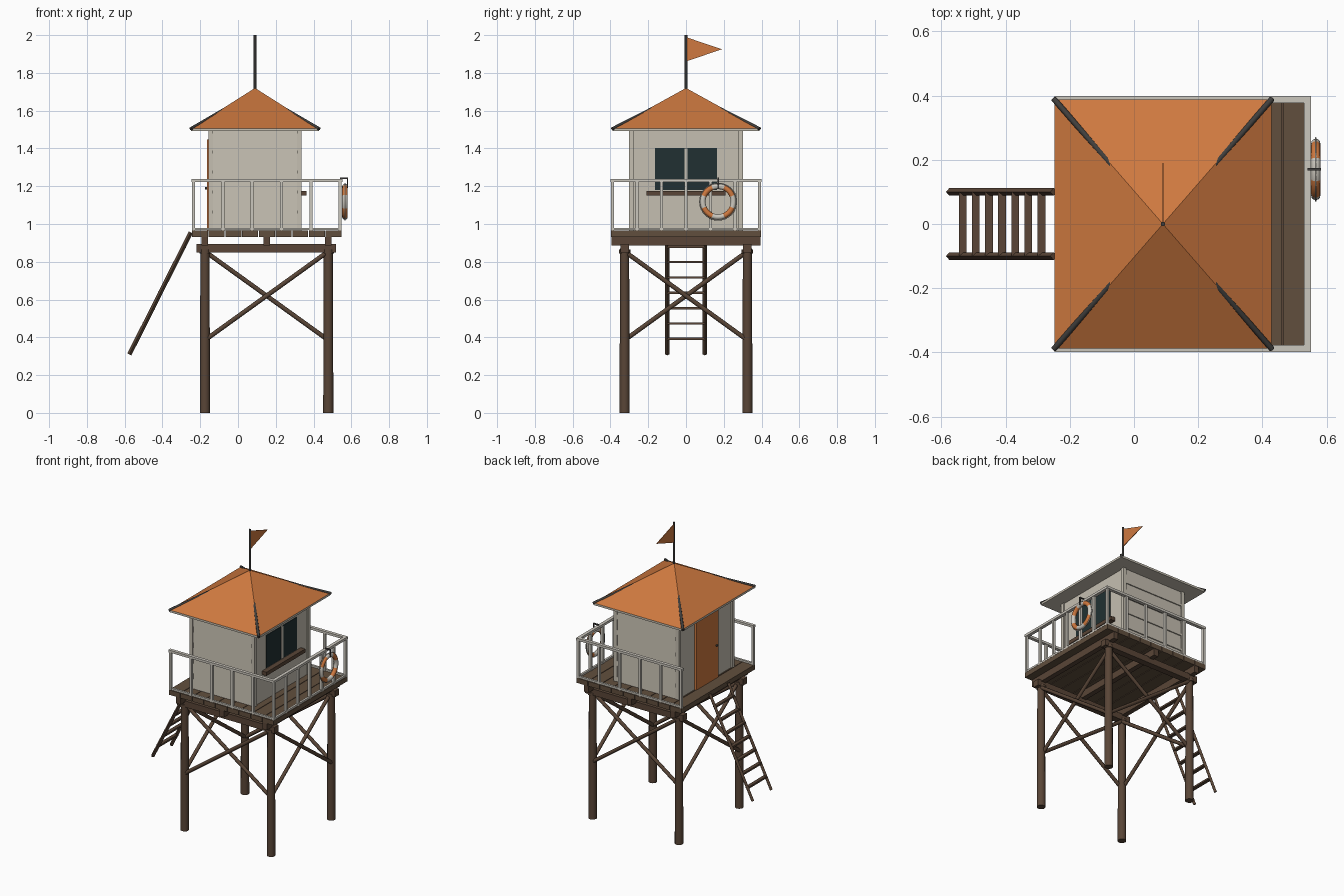
import bpy, bmesh, math
from mathutils import Vector

cube = bpy.data.objects.get("Cube")
if cube:
    bpy.data.objects.remove(cube, do_unlink=True)


def material(name, r, g, b):
    m = bpy.data.materials.new(name)
    m.use_nodes = True
    m.diffuse_color = (r, g, b, 1)
    m.node_tree.nodes["Principled BSDF"].inputs["Base Color"].default_value = (r, g, b, 1)
    return m


WOOD = material("dark timber", 0.10, 0.06, 0.038)
DECK = material("deck timber", 0.12, 0.078, 0.048)
PAINT = material("off white paint", 0.56, 0.52, 0.44)
RAIL = material("pale rail paint", 0.60, 0.57, 0.51)
ORANGE = material("orange", 0.62, 0.19, 0.05)
GLASS = material("dark glass", 0.015, 0.03, 0.032)
METAL = material("dark metal", 0.05, 0.048, 0.045)


def finish(name, bm, *mats):
    me = bpy.data.meshes.new(name)
    bmesh.ops.recalc_face_normals(bm, faces=bm.faces)
    bm.to_mesh(me)
    bm.free()
    for m in mats:
        me.materials.append(m)
    ob = bpy.data.objects.new(name, me)
    bpy.context.collection.objects.link(ob)
    return ob


def box(name, mat, x0, x1, y0, y1, z0, z1):
    bm = bmesh.new()
    bmesh.ops.create_cube(bm, size=1)
    for v in bm.verts:
        v.co = ((x0 + x1) / 2 + v.co.x * (x1 - x0),
                (y0 + y1) / 2 + v.co.y * (y1 - y0),
                (z0 + z1) / 2 + v.co.z * (z1 - z0))
    return finish(name, bm, mat)


def bar(name, mat, a, b, r, sides=10, r2=None):
    """Rod between two points; four sides gives a square bar."""
    a, b = Vector(a), Vector(b)
    bm = bmesh.new()
    bmesh.ops.create_cone(bm, cap_ends=True, segments=sides, radius1=r,
                          radius2=r2 or r, depth=(b - a).length)
    if sides > 4:
        for f in bm.faces:
            f.smooth = len(f.verts) == 4
    ob = finish(name, bm, mat)
    ob.location = (a + b) / 2
    ob.rotation_euler = (b - a).to_track_quat('Z', 'Y').to_euler()
    return ob


def ring(name, mats, centre, major, minor, rule, n=48, m=12):
    """Torus facing along x, coloured by angle."""
    bm = bmesh.new()
    loops = []
    for i in range(n):
        t = math.tau * i / n
        loop = []
        for j in range(m):
            p = math.tau * j / m
            r = major + minor * math.cos(p)
            loop.append(bm.verts.new((minor * math.sin(p), r * math.cos(t), r * math.sin(t))))
        loops.append(loop)
    for i in range(n):
        a, b = loops[i], loops[(i + 1) % n]
        for j in range(m):
            k = (j + 1) % m
            f = bm.faces.new((a[j], b[j], b[k], a[k]))
            f.smooth = True
            f.material_index = rule(360 * (i + 0.5) / n)
    finish(name, bm, *mats).location = centre


# Main dimensions
CX = 0.09                       # centre of cabin and roof
DX0, DX1, DY = -0.246, 0.551, 0.398
PX, PY = (-0.175, 0.478), (-0.325, 0.325)
TOP = 0.965

# Legs, collars and beams
for x in PX:
    for y in PY:
        bar("leg", WOOD, (x, y, 0), (x, y, 0.87), 0.027, 12, 0.024)
        bar("leg_collar", WOOD, (x, y, 0.845), (x, y, 0.865), 0.03, 12)
for y in PY:
    box("long_beam", WOOD, -0.22, 0.52, y - 0.022, y + 0.022, 0.85, 0.893)
for x in (PX[0], 0.152, PX[1]):
    box("joist", WOOD, x - 0.017, x + 0.017, -DY + 0.003, DY - 0.003, 0.885, 0.932)

# Cross braces on all four sides
for k, (lo, hi) in enumerate(((0.385, 0.855), (0.855, 0.385))):
    o = 0.008 if k else -0.008
    for y in PY:
        bar("cross_brace", WOOD, (PX[0], y + o, lo), (PX[1], y + o, hi), 0.012, 8)
    for x in PX:
        bar("cross_brace", WOOD, (x + o, PY[0], lo), (x + o, PY[1], hi), 0.012, 8)

# Deck planks
step = (DX1 - DX0) / 9
for i in range(9):
    x = DX0 + i * step
    box("deck_plank", DECK, x + 0.002, x + step - 0.002, -DY, DY, 0.932, TOP)

# Ladder
foot, head = Vector((-0.575, 0, 0.31)), Vector((-0.25, 0, 0.955))
for y in (-0.1, 0.1):
    side = Vector((0, y, 0))
    bar("ladder_rail", WOOD, foot + side, head + side, 0.012, 4)
for i in range(7):
    p = foot.lerp(head, 0.127 + i * 0.126)
    box("ladder_rung", WOOD, p.x - 0.012, p.x + 0.012, -0.1, 0.1, p.z - 0.006, p.z + 0.006)

# Railing on three sides
RX0, RX1, RY = DX0 + 0.01, DX1 - 0.01, DY - 0.01
for z0, z1, h in ((1.222, 1.238, 0.011), (0.967, 0.979, 0.007)):
    for y in (-RY, RY):
        box("side_rail", RAIL, RX0 - h, RX1 + h, y - h, y + h, z0, z1)
    box("end_rail", RAIL, RX1 - h, RX1 + h, -RY, RY, z0, z1)
posts = [(RX0 + (RX1 - RX0) * i / 5, s * RY) for i in range(6) for s in (-1, 1)]
posts += [(RX1, -RY + 2 * RY * i / 6) for i in range(1, 6)]
for x, y in posts:
    box("rail_post", RAIL, x - 0.008, x + 0.008, y - 0.008, y + 0.008, TOP, 1.225)

# Cabin walls and corner boards
HX, HY, EAVE = 0.238, 0.29, 1.495
box("cabin", PAINT, CX - HX, CX + HX, -HY, HY, TOP, EAVE)
for sx in (-1, 1):
    for sy in (-1, 1):
        x, y = CX + sx * (HX - 0.004), sy * (HY - 0.001)
        box("corner_board", PAINT, x - 0.012, x + 0.012, y - 0.012, y + 0.012, TOP, EAVE)

# Lapped siding boards on the two long walls
bh = (EAVE - TOP) / 5
for s in (-1, 1):
    for i in range(5):
        z = TOP + i * bh
        ob = box("siding_board", PAINT, CX - HX + 0.008, CX + HX - 0.008,
                 min(s * (HY - 0.01), s * (HY + 0.009)), max(s * (HY - 0.01), s * (HY + 0.009)),
                 z, z + bh)
        for v in ob.data.vertices:
            if abs(v.co.y) > HY and v.co.z > z + bh / 2:
                v.co.y = s * (HY + 0.002)

# Door facing the ladder
WX = CX - HX
box("door", ORANGE, WX - 0.015, WX, -0.12, 0.12, TOP, 1.447)
bar("door_knob", METAL, (WX - 0.026, -0.095, 1.19), (WX - 0.01, -0.095, 1.19), 0.007, 8)

# Window panes, frame and shelf
EX = CX + HX
for y0, y1 in ((-0.165, -0.009), (0.009, 0.165)):
    box("window_pane", GLASS, EX - 0.002, EX + 0.004, y0, y1, 1.18, 1.402)
box("window_mullion", PAINT, EX, EX + 0.008, -0.009, 0.009, 1.18, 1.402)
box("window_shelf", WOOD, EX, EX + 0.034, -0.21, 0.21, 1.15, 1.175)

# Roof with eave board, hip caps, flagpole and flag
RHX, RHY, APEX = 0.338, 0.388, 1.72
box("eave_board", PAINT, CX - RHX, CX + RHX, -RHY, RHY, 1.492, 1.506)
bm = bmesh.new()
base = [bm.verts.new((CX + sx * RHX, sy * RHY, 1.506))
        for sx, sy in ((-1, -1), (1, -1), (1, 1), (-1, 1))]
tip = bm.verts.new((CX, 0, APEX))
bm.faces.new(base)
for i in range(4):
    bm.faces.new((base[i], base[(i + 1) % 4], tip))
finish("roof", bm, ORANGE)
for sx in (-1, 1):
    for sy in (-1, 1):
        bar("hip_cap", METAL, (CX + sx * (RHX + 0.002), sy * (RHY + 0.002), 1.504),
            (CX, 0, APEX - 0.018), 0.009, 8)
bar("flagpole", METAL, (CX, 0, APEX - 0.02), (CX, 0, 2.0), 0.007, 10)
bm = bmesh.new()
tri = [bm.verts.new((CX - 0.002, y, z)) for y, z in ((0.004, 1.862), (0.19, 1.925), (0.004, 1.988))]
face = bm.faces.new(tri)
ext = bmesh.ops.extrude_face_region(bm, geom=[face])
bmesh.ops.translate(bm, vec=(0.004, 0, 0), verts=[g for g in ext["geom"] if isinstance(g, bmesh.types.BMVert)])
finish("flag", bm, ORANGE)

# Life ring with four pale bands, rope and hook
C = (0.566, 0.17, 1.118)
ring("life_ring", (ORANGE, RAIL), C, 0.081, 0.0145,
     lambda d: 1 if (d + 22.5) % 90 < 45 else 0)
ring("life_ring_rope", (RAIL,), C, 0.098, 0.0025, lambda d: 0, 32, 6)
box("ring_hook", METAL, 0.54, 0.582, 0.166, 0.174, 1.238, 1.246)
box("ring_hook_drop", METAL, 0.576, 0.582, 0.166, 0.174, 1.19, 1.24)
